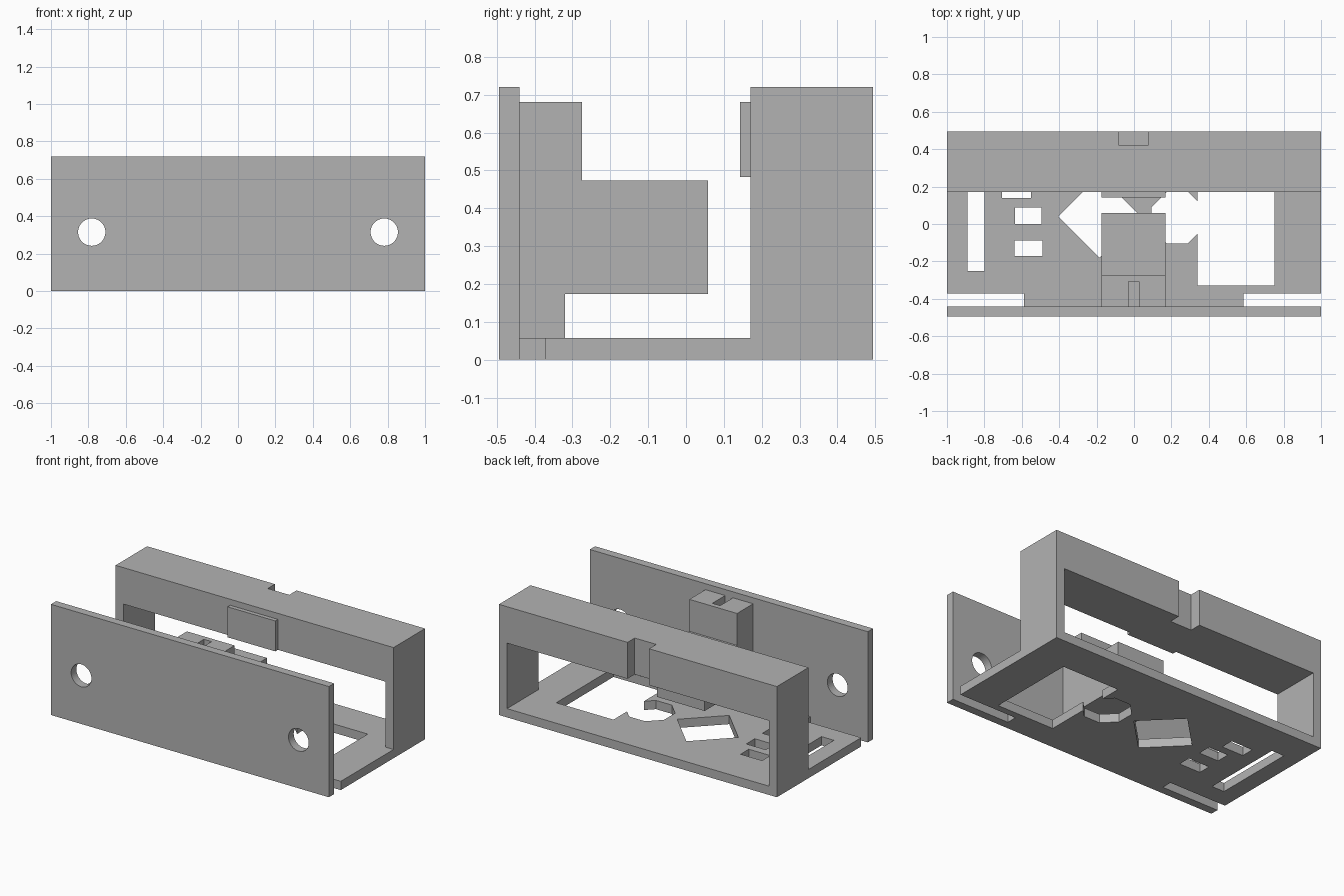
import bpy
import bmesh
from math import cos, sin, radians
from mathutils import Vector

old = bpy.data.objects.get("Cube")
if old:
    bpy.data.objects.remove(old, do_unlink=True)

grey = bpy.data.materials.new("plain_grey")
grey.use_nodes = True
colour = (0.45, 0.45, 0.45, 1)
grey.diffuse_color = colour
grey.node_tree.nodes["Principled BSDF"].inputs["Base Color"].default_value = colour


def prism(name, profile, axis, start, end):
    """Extrude a 2D profile along an axis: x takes (y, z), y takes (x, z), z takes (x, y)."""
    place = {"x": lambda p: (start, p[0], p[1]),
             "y": lambda p: (p[0], start, p[1]),
             "z": lambda p: (p[0], p[1], start)}[axis]
    travel = Vector([(end - start) * (a == axis) for a in "xyz"])
    bm = bmesh.new()
    face = bm.faces.new([bm.verts.new(place(p)) for p in profile])
    made = bmesh.ops.extrude_face_region(bm, geom=[face])["geom"]
    bmesh.ops.translate(bm, vec=travel,
                        verts=[g for g in made if isinstance(g, bmesh.types.BMVert)])
    bmesh.ops.recalc_face_normals(bm, faces=bm.faces)
    mesh = bpy.data.meshes.new(name)
    bm.to_mesh(mesh)
    bm.free()
    mesh.materials.append(grey)
    ob = bpy.data.objects.new(name, mesh)
    bpy.context.collection.objects.link(ob)
    return ob


def rect(x0, x1, y0, y1):
    return [(x0, y0), (x1, y0), (x1, y1), (x0, y1)]


def ring(cx, cy, radius, sides, turn=0):
    angles = [radians(turn + 360 * i / sides) for i in range(sides)]
    return [(cx + radius * cos(a), cy + radius * sin(a)) for a in angles]


def cut(ob, profiles, axis, start, end):
    """Cut each profile out of the object, then discard the cutter."""
    for profile in profiles:
        tool = prism("cutter", profile, axis, start, end)
        tool.hide_render = True
        mod = ob.modifiers.new("cut", "BOOLEAN")
        mod.operation = "DIFFERENCE"
        mod.solver = "EXACT"
        mod.object = tool
        graph = bpy.context.evaluated_depsgraph_get()
        mesh = bpy.data.meshes.new_from_object(ob.evaluated_get(graph))
        ob.modifiers.clear()
        ob.data = mesh
        bpy.data.objects.remove(tool, do_unlink=True)


FRONT, BACK = -0.494, 0.494
PLATE, BEAM = -0.44, 0.17      # rear of the front plate, front of the rear frame
TOP, FLOOR, LINTEL = 0.72, 0.057, 0.483
WALL = 0.942                   # inner side of the posts

# Front plate with two round holes
plate = prism("front_plate", rect(-1, 1, 0, TOP), "y", FRONT, PLATE)
cut(plate, [ring(s * 0.782, 0.315, 0.073, 48) for s in (-1, 1)], "y", FRONT - 0.1, PLATE + 0.1)

# Floor with a tongue that meets the front plate
floor = prism("floor", [(-1, BACK), (-1, -0.372), (-0.588, -0.372), (-0.588, PLATE),
                        (0.585, PLATE), (0.585, -0.372), (1, -0.372), (1, BACK)],
              "z", 0, FLOOR)
openings = [
    rect(-0.89, -0.80, -0.25, 0.29),       # long slot
    rect(-0.705, -0.55, 0.14, 0.225),      # small slots
    rect(-0.635, -0.495, 0.0, 0.088),
    rect(-0.64, -0.488, -0.17, -0.088),
    ring(-0.185, 0.04, 0.22, 4),           # diamond
    ring(0.232, 0.034, 0.149, 8, 22.5),    # octagon
    rect(0.34, 0.752, -0.328, 0.26),       # large window
]
cut(floor, openings, "z", -0.1, 0.15)

# Rear frame: two posts and a beam, notched at the back
frame = prism("rear_frame", [(-1, FLOOR), (-1, TOP), (1, TOP), (1, FLOOR),
                             (WALL, FLOOR), (WALL, LINTEL), (-WALL, LINTEL), (-WALL, FLOOR)],
              "y", BEAM, BACK)
cut(frame, [rect(-0.08, 0.075, 0.42, 0.6)], "z", 0.4, 0.8)

# Pad on the front of the beam
prism("beam_pad", rect(-0.175, 0.168, LINTEL, 0.681), "y", 0.143, BEAM)

# Stepped bracket behind the front plate, slotted at the top
bracket = prism("bracket", [(PLATE, FLOOR), (-0.32, FLOOR), (-0.32, 0.174), (0.058, 0.174),
                            (0.058, 0.473), (-0.275, 0.473), (-0.275, 0.681), (PLATE, 0.681)],
                "x", -0.175, 0.168)
cut(bracket, [rect(-0.03, 0.026, -0.5, -0.308)], "z", 0.48, 0.8)
